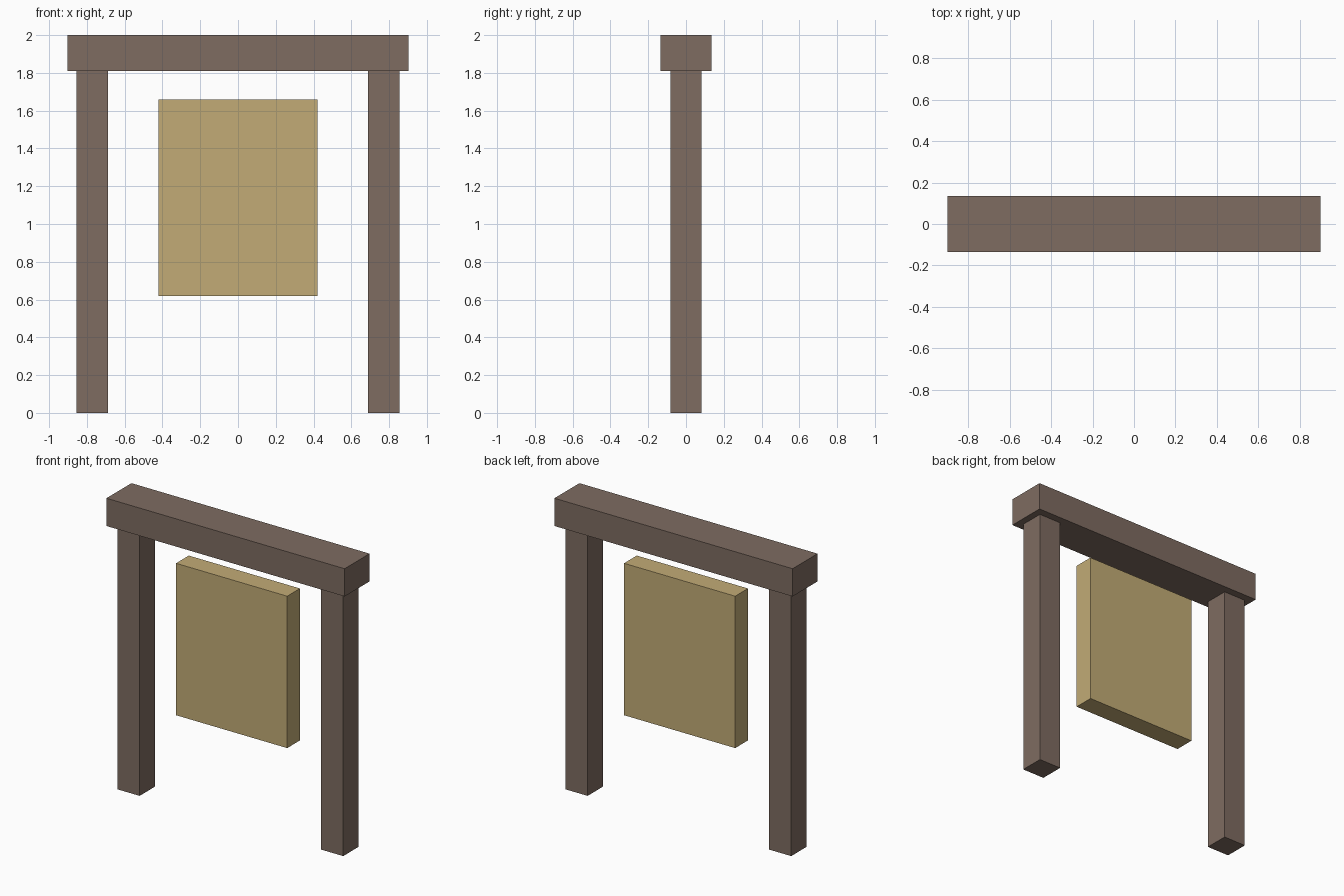
import bpy

if "Cube" in bpy.data.objects:
    bpy.data.objects.remove(bpy.data.objects["Cube"])


def material(name, color):
    mat = bpy.data.materials.new(name)
    mat.diffuse_color = (*color, 1)
    mat.use_nodes = True
    mat.node_tree.nodes["Principled BSDF"].inputs["Base Color"].default_value = mat.diffuse_color
    return mat


def box(name, center, size, mat):
    bpy.ops.mesh.primitive_cube_add(size=1, location=center)
    obj = bpy.context.object
    obj.name = name
    obj.scale = size
    bpy.ops.object.transform_apply(location=False, rotation=False, scale=True)
    obj.data.materials.append(mat)
    return obj


wood = material("dark_wood", (0.21, 0.15, 0.12))
straw = material("pale_panel", (0.54, 0.41, 0.18))

# Two square posts
for side, label in ((-1, "left"), (1, "right")):
    box(f"{label}_post", (side * 0.771, 0, 0.905), (0.168, 0.166, 1.81), wood)

# Crossbeam resting on the posts
box("top_beam", (0, 0, 1.905), (1.804, 0.27, 0.19), wood)

# Panel floating in the opening
box("hanging_panel", (0, 0, 1.138), (0.842, 0.138, 1.04), straw)
